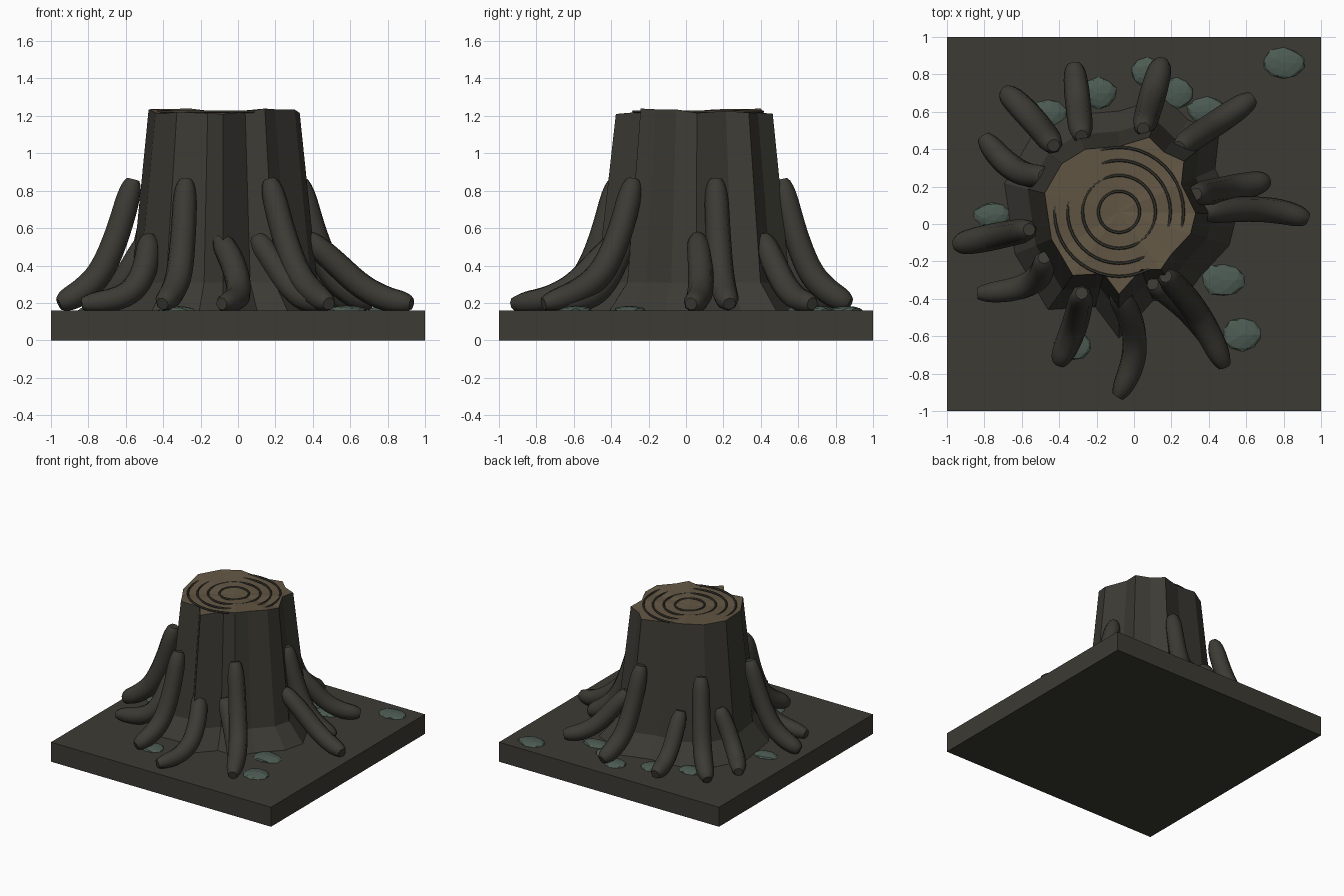
import bpy, bmesh, math, random
from mathutils import Vector

if "Cube" in bpy.data.objects:
    bpy.data.objects.remove(bpy.data.objects["Cube"])

random.seed(4)
CX, CY = -0.08, 0.065          # stump axis
GROUND = 0.16


def material(name, rgb):
    m = bpy.data.materials.new(name)
    m.diffuse_color = (*rgb, 1)
    m.use_nodes = True
    m.node_tree.nodes["Principled BSDF"].inputs["Base Color"].default_value = m.diffuse_color
    return m


BARK = material("dark bark", (0.045, 0.043, 0.034))
WOOD = material("cut wood", (0.125, 0.095, 0.058))
STONE = material("mossy stone", (0.072, 0.105, 0.085))


def finish(name, bm, *mats):
    me = bpy.data.meshes.new(name)
    bmesh.ops.recalc_face_normals(bm, faces=bm.faces)
    bm.to_mesh(me)
    bm.free()
    ob = bpy.data.objects.new(name, me)
    bpy.context.collection.objects.link(ob)
    for m in mats:
        me.materials.append(m)
    return ob


# Square ground slab
bm = bmesh.new()
bmesh.ops.create_cube(bm, size=2)
for v in bm.verts:
    v.co.z = GROUND if v.co.z > 0 else 0
finish("ground_slab", bm, BARK)

# Fluted trunk: (angle, radius) outline swept through flaring levels
OUTLINE = [(-158, .39), (-147, .385), (-126, .42), (-104, .34), (-90, .44), (-69, .33),
           (-54, .38), (-39, .36), (-17, .40), (-1, .41), (24, .365), (38, .44),
           (53, .40), (68, .43), (90, .35), (118, .38), (140, .40), (166, .41)]
LEVELS = [(GROUND - .02, 1.58), (.31, 1.23), (1.22, 1.0)]
bm = bmesh.new()
rings = []
for z, s in LEVELS:
    ring = []
    for a, r in OUTLINE:
        a = math.radians(a)
        zz = z + (random.uniform(-.012, .022) if z > 1 else 0)
        ring.append(bm.verts.new((CX + s * r * math.cos(a), CY + s * r * math.sin(a), zz)))
    rings.append(ring)
n = len(OUTLINE)
for lo, hi in zip(rings, rings[1:]):
    for i in range(n):
        j = (i + 1) % n
        bm.faces.new((lo[i], lo[j], hi[j], hi[i]))
bm.faces.new(rings[0])
middle = bm.verts.new((CX, CY, 1.218))
for i in range(n):             # cut surface
    f = bm.faces.new((rings[-1][i], rings[-1][(i + 1) % n], middle))
    f.material_index = 1
finish("trunk", bm, BARK, WOOD)

# Growth rings on the cut surface
for k, r in enumerate((.11, .195, .275, .345)):
    bpy.ops.mesh.primitive_torus_add(location=(CX, CY, 1.222), major_radius=r, minor_radius=.008,
                                     major_segments=40, minor_segments=6)
    ob = bpy.context.object
    ob.name = f"growth_ring_{k + 1}"
    ob.data.materials.append(BARK)


# Roots: smooth tubes, (inner xy, middle xy, outer xy), alternately tall and short
def root(name, a, m, b, tall):
    a, m, b = Vector(a), Vector(m), Vector(b)
    if tall:
        steps = [(0, .86, .5), (.02, .83, .95), (.2, .57, 1), (.42, .36, 1.05),
                 (.68, .26, 1.05), (.96, .205, .9), (1.02, .195, .5)]
    else:
        steps = [(0, .56, .5), (.03, .53, .9), (.22, .42, 1), (.45, .29, 1),
                 (.7, .22, 1), (.96, .20, .85), (1.02, .195, .5)]
    cu = bpy.data.curves.new(name, 'CURVE')
    cu.dimensions = '3D'
    cu.bevel_depth = .068
    cu.bevel_resolution = 2
    cu.resolution_u = 4
    cu.use_fill_caps = True
    sp = cu.splines.new('NURBS')
    sp.points.add(len(steps) - 1)
    for p, (t, z, r) in zip(sp.points, steps):
        # quadratic path passing through the middle point
        q = a * (2 * (t - .5) * (t - 1)) + m * (4 * t * (1 - t)) + b * (2 * t * (t - .5))
        p.co = (q.x, q.y, z, 1)
        p.radius = r
    sp.order_u = 3
    sp.use_endpoint_u = True
    ob = bpy.data.objects.new(name, cu)
    bpy.context.collection.objects.link(ob)
    cu.materials.append(BARK)
    bpy.ops.object.select_all(action='DESELECT')
    ob.select_set(True)
    bpy.context.view_layer.objects.active = ob
    bpy.ops.object.convert(target='MESH')
    bpy.ops.object.shade_smooth_by_angle(angle=math.radians(50))


ROOTS = [((.05, .51), (.10, .69), (.15, .87), 1),
         ((-.28, .47), (-.30, .65), (-.32, .85), 0),
         ((-.43, .42), (-.55, .57), (-.69, .71), 1),
         ((-.48, .26), (-.64, .29), (-.80, .46), 0),
         ((-.56, -.03), (-.76, -.07), (-.95, -.11), 1),
         ((-.48, -.18), (-.55, -.32), (-.82, -.37), 0),
         ((-.28, -.37), (-.32, -.55), (-.40, -.74), 1),
         ((-.10, -.36), (.01, -.63), (-.08, -.91), 0),
         ((.17, -.28), (.34, -.48), (.48, -.75), 1),
         ((.10, -.32), (.29, -.46), (.44, -.66), 0),
         ((.37, .06), (.68, .08), (.92, .03), 0),
         ((.33, .16), (.52, .19), (.71, .23), 1),
         ((.24, .41), (.44, .54), (.63, .67), 0)]
for k, (a, m, b, tall) in enumerate(ROOTS):
    root(f"root_{k + 1:02d}", a, m, b, tall)

# Flat faceted stones lying on the ground
STONES = [(.80, .86, .12, .085), (-.46, .59, .10, .08), (-.19, .70, .10, .085),
          (.07, .81, .09, .08), (.23, .70, .09, .085), (.39, .61, .11, .07),
          (-.76, .05, .10, .065), (.48, -.30, .12, .09), (.58, -.59, .11, .09),
          (-.33, -.65, .10, .08)]
for k, (x, y, rx, ry) in enumerate(STONES):
    bm = bmesh.new()
    bmesh.ops.create_icosphere(bm, subdivisions=2, radius=1)
    for v in bm.verts:
        s = random.uniform(.9, 1.04)
        v.co = (x + v.co.x * rx * s, y + v.co.y * ry * s, GROUND + v.co.z * .025 * s)
    finish(f"stone_{k + 1:02d}", bm, STONE)
